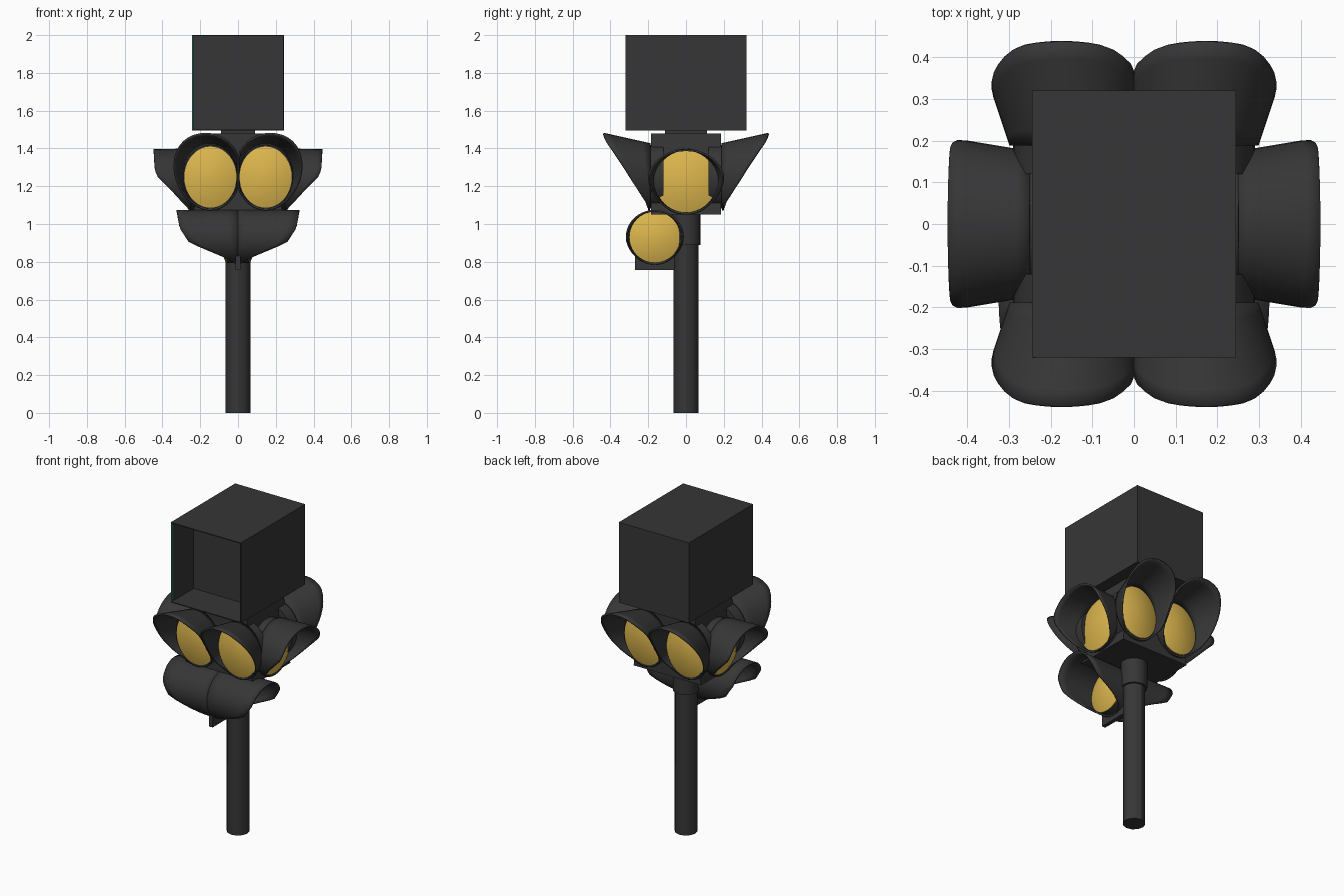
import bpy, bmesh, math

if "Cube" in bpy.data.objects:
    bpy.data.objects.remove(bpy.data.objects["Cube"])

def material(name, rgb):
    m = bpy.data.materials.new(name)
    m.diffuse_color = (*rgb, 1)
    m.use_nodes = True
    m.node_tree.nodes["Principled BSDF"].inputs["Base Color"].default_value = m.diffuse_color
    return m

DARK = material("charcoal", (0.037, 0.037, 0.038))
YELLOW = material("amber_yellow", (0.72, 0.47, 0.075))
TEAL = material("teal", (0.02, 0.2, 0.21))
N = 40

def finish(name, bm, mat, smooth=True):
    bmesh.ops.recalc_face_normals(bm, faces=bm.faces)
    me = bpy.data.meshes.new(name)
    bm.to_mesh(me)
    bm.free()
    ob = bpy.data.objects.new(name, me)
    bpy.context.collection.objects.link(ob)
    me.materials.append(mat)
    if smooth:
        bpy.ops.object.select_all(action='DESELECT')
        ob.select_set(True)
        bpy.context.view_layer.objects.active = ob
        bpy.ops.object.shade_smooth_by_angle(angle=math.radians(30))
    return ob

def box(name, x, y, z, mat, top_scale=1.0):
    bm = bmesh.new()
    bmesh.ops.create_cube(bm, size=1)
    for v in bm.verts:
        k = top_scale if v.co.z > 0 else 1
        v.co = ((x[0] + x[1]) / 2 + v.co.x * (x[1] - x[0]) * k,
                (y[0] + y[1]) / 2 + v.co.y * (y[1] - y[0]),
                (z[0] + z[1]) / 2 + v.co.z * (z[1] - z[0]))
    return finish(name, bm, mat, False)

def cylinder(name, r, z0, z1, sides):
    bm = bmesh.new()
    bmesh.ops.create_cone(bm, cap_ends=True, segments=sides, radius1=r, radius2=r, depth=z1 - z0)
    for v in bm.verts:
        v.co.z += (z0 + z1) / 2
    return finish(name, bm, DARK)

def loft(rings, caps=(False, False)):
    # closed rings of points bridged in order
    bm = bmesh.new()
    vs = [[bm.verts.new(p) for p in r] for r in rings]
    for a, b in zip(vs, vs[1:]):
        for i in range(N):
            j = (i + 1) % N
            bm.faces.new((a[i], a[j], b[j], b[i]))
    for cap, r in zip(caps, (vs[0], vs[-1])):
        if cap:
            bm.faces.new(r)
    return bm

def interp(pts, h):
    for (a, fa), (b, fb) in zip(pts, pts[1:]):
        if h <= b:
            return fa + (fb - fa) * (h - a) / (b - a)
    return pts[-1][1]

ANG = [2 * math.pi * i / N for i in range(N)]

def lamp(name, place, base, tip, lens, back_w, lens_w, visor_w, length, profile, clamp=False):
    """base/tip = (u, v, radius_u, radius_v); place maps (u, v, outward) to world."""
    def ring(e, w, k=1.0):
        return [place(e[0] + e[2] * k * math.cos(a), e[1] + e[3] * k * math.sin(a), w) for a in ANG]
    # housing drum
    finish(name + "_housing", loft([ring(base, back_w, .97), ring(base, lens_w - .004, .97)],
                                   (True, True)), DARK)
    # domed lens
    rings = [ring(lens, lens_w - .01), ring(lens, lens_w)]
    for k in (.85, .6, .3, .08):
        rings.append(ring(lens, lens_w + .028 * (1 - k * k), k))
    finish(name + "_lens", loft(rings, (True, True)), YELLOW)
    # flared visor, long at the top and vanishing at the bottom
    rings = []
    for s in range(7):
        r = []
        for a in ANG:
            h = math.sin(a)
            t = s / 6 * max(interp(profile, h), .04)
            e = [p + (q - p) * t for p, q in zip(base, tip)]
            u = e[0] + e[2] * math.cos(a)
            if clamp:
                u = max(u, .004)
            r.append(place(u, e[1] + e[3] * h, visor_w + length * t))
        rings.append(r)
    ob = finish(name + "_visor", loft(rings), DARK)
    m = ob.modifiers.new("thickness", 'SOLIDIFY')
    m.thickness = .01
    m.offset = 0

# pole and collar
cylinder("pole", .065, 0, 1.0, 12)
cylinder("pole_collar", .076, .89, 1.06, 16)

# lamp head body and neck
box("head_body", (-.235, .235), (-.185, .185), (1.05, 1.48), DARK, .8)
box("neck", (-.09, .09), (-.11, .11), (1.47, 1.5), DARK)

# sign box with a recessed front
bm = bmesh.new()
bmesh.ops.create_cube(bm, size=1)
for v in bm.verts:
    v.co = (v.co.x * .488, v.co.y * .64, 1.7475 + v.co.z * .505)
bm.normal_update()
front = [f for f in bm.faces if f.normal.y < -.9]
bmesh.ops.inset_region(bm, faces=front, thickness=.008)
new = bmesh.ops.extrude_face_region(bm, geom=front)
for g in new['geom']:
    if isinstance(g, bmesh.types.BMVert):
        g.co.y += .22
bmesh.ops.delete(bm, geom=front, context='FACES')
finish("sign_box", bm, DARK, False)
box("sign_edge_strip", (-.242, -.235), (-.321, -.312), (1.5, 1.995), TEAL)

# front and back lamp pairs
scoop = [(-1, 0), (-.85, .05), (.2, .56), (.6, .79), (.85, .95), (1, 1)]
for side, sy in (("front", -1), ("back", 1)):
    for hand, sx in (("left", -1), ("right", 1)):
        lamp(f"{side}_{hand}_lamp", lambda u, v, w: (sx * u, sy * w, v),
             (.147, 1.25, .147, .173), (.172, 1.27, .205, .208), (.146, 1.248, .138, .162),
             .12, .205, .19, .248, scoop, True)

# side lamps and the lower pair under the front
wide = [(-1, 0), (-.85, .05), (-.58, .28), (.2, .92), (.45, .97), (1, 1)]
low = [(-1, .02), (-.8, .16), (-.2, .8), (.36, .95), (1, 1)]
for hand, sx in (("left", -1), ("right", 1)):
    place = lambda u, v, w: (sx * w, u, v)
    lamp(f"side_{hand}_lamp", place, (0, 1.225, .17, .17), (0, 1.225, .203, .166),
         (0, 1.225, .163, .163), .1, .255, .25, .197, wide)
    lamp(f"lower_{hand}_lamp", place, (-.165, .93, .14, .14), (-.165, .93, .15, .14),
         (-.165, .93, .135, .135), 0, .065, 0, .325, low)

# bracket below the lower lamps
box("lower_bracket", (-.012, .012), (-.27, -.05), (.757, .85), DARK)
